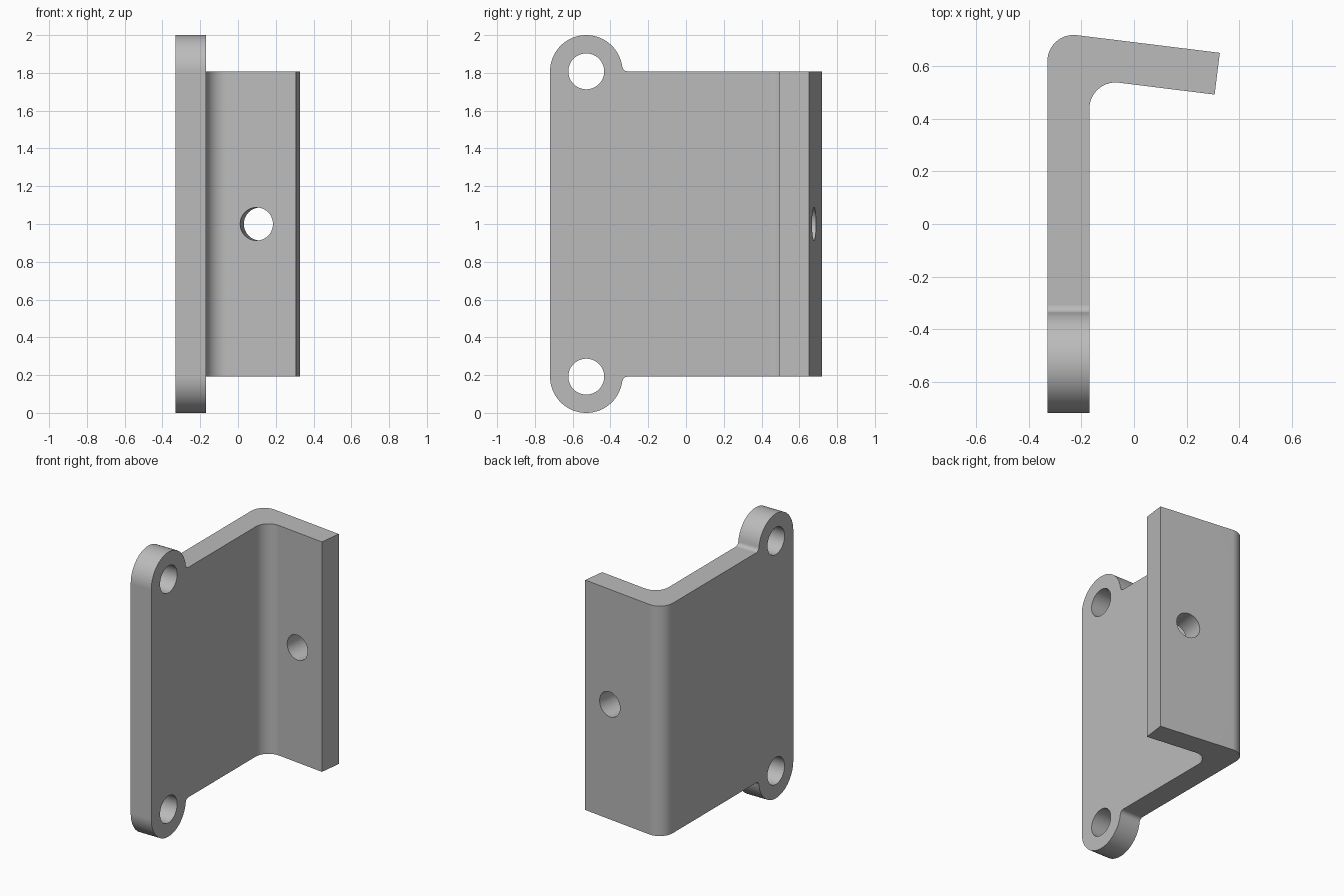
import bpy, bmesh
from math import sin, cos, tan, radians, degrees, asin, sqrt
from mathutils import Vector, Matrix

cube = bpy.data.objects.get("Cube")
if cube:
    bpy.data.objects.remove(cube, do_unlink=True)

grey = bpy.data.materials.new("plain grey")
grey.use_nodes = True
colour = (0.5, 0.5, 0.5, 1)
grey.diffuse_color = colour
grey.node_tree.nodes["Principled BSDF"].inputs["Base Color"].default_value = colour


def arc(cx, cy, r, start, end, steps):
    angles = [radians(start + (end - start) * i / steps) for i in range(steps + 1)]
    return [(cx + r * cos(a), cy + r * sin(a)) for a in angles]


def prism(name, points, along):
    """Extrude a closed outline of 3D points into a solid."""
    bm = bmesh.new()
    face = bm.faces.new([bm.verts.new(p) for p in points])
    grown = bmesh.ops.extrude_face_region(bm, geom=[face])["geom"]
    moved = [v for v in grown if isinstance(v, bmesh.types.BMVert)]
    bmesh.ops.translate(bm, verts=moved, vec=along)
    bmesh.ops.recalc_face_normals(bm, faces=bm.faces)
    mesh = bpy.data.meshes.new(name)
    bm.to_mesh(mesh)
    bm.free()
    mesh.materials.append(grey)
    obj = bpy.data.objects.new(name, mesh)
    bpy.context.collection.objects.link(obj)
    return obj


def cut(target, tool, operation):
    """Apply a boolean and discard its tool."""
    mod = target.modifiers.new("cut", "BOOLEAN")
    mod.operation, mod.object, mod.solver = operation, tool, "EXACT"
    bpy.context.view_layer.objects.active = target
    bpy.ops.object.modifier_apply(modifier=mod.name)
    bpy.data.objects.remove(tool, do_unlink=True)


def drill(target, centre, direction, radius):
    ring = arc(0, 0, radius, 0, 352.5, 47)
    turn = Vector(direction).to_track_quat("Z", "Y").to_matrix().to_4x4()
    place = Matrix.Translation(centre) @ turn
    axis = Vector(direction).normalized()
    tool = prism("hole_cutter", [place @ Vector((x, y, -0.3)) for x, y in ring], axis * 0.6)
    tool.hide_render = True
    cut(target, tool, "DIFFERENCE")


# Bent cross-section: upright wall and a flange tilted by seven degrees
tilt, bend = 7, 0.1
outer_x, inner_x, front = -0.33, -0.17, -0.72
outer_y, inner_y = 0.62, 0.439
section = [(inner_x, -0.8), (outer_x, -0.8)][::-1]
section += arc(inner_x + bend, inner_y, bend, 180, 90 - tilt, 14)
section += [(0.307, 0.493), (0.327, 0.652)]
section += arc(outer_x + bend, outer_y, bend, 90 - tilt, 180, 14)
bracket = prism("bent_bracket", [(x, y, -0.1) for x, y in section], (0, 0, 2.2))

# Side outline: rounded ears blended into the plate edges
ear_y, ear_r, blend = -0.528, 0.192, 0.03
reach = sqrt((ear_r + blend) ** 2 - blend ** 2)
angle = degrees(asin(blend / (ear_r + blend)))
lower = arc(ear_y, ear_r, ear_r, 180, 360 - angle, 36)
lower += arc(ear_y + reach, ear_r - blend, blend, 180 - angle, 90, 6)[1:]
lower += [(0.9, ear_r)]
outline = lower + [(y, 2 - z) for y, z in reversed(lower)]
side = prism("side_outline", [(-0.5, y, z) for y, z in outline], (1, 0, 0))
side.hide_render = True
cut(bracket, side, "INTERSECT")

# Mounting holes in the ears and one through the flange
for z in (ear_r, 2 - ear_r):
    drill(bracket, (-0.25, ear_y, z), (1, 0, 0), 0.095)
drill(bracket, (0.108, 0.598, 1), (sin(radians(tilt)), cos(radians(tilt)), 0), 0.0875)

# Smooth bends with crisp edges
bpy.ops.object.select_all(action="DESELECT")
bracket.select_set(True)
bpy.context.view_layer.objects.active = bracket
bpy.ops.object.shade_smooth_by_angle(angle=radians(30))
weighted = bracket.modifiers.new("weighted_normals", "WEIGHTED_NORMAL")
weighted.keep_sharp = True
